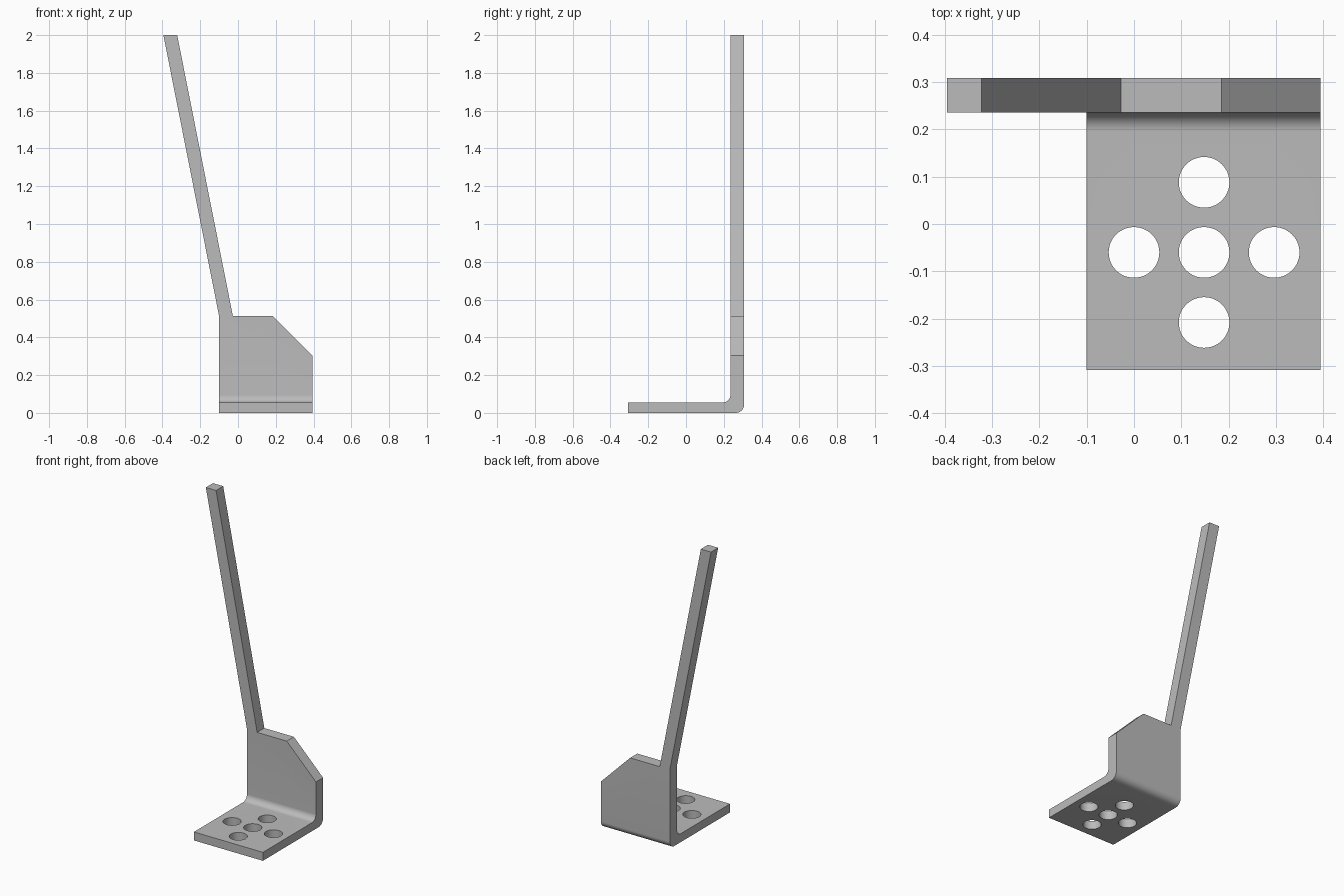
import bpy, bmesh
from math import cos, sin, radians
from mathutils import Vector

cube = bpy.data.objects.get("Cube")
if cube:
    bpy.data.objects.remove(cube, do_unlink=True)

steel = bpy.data.materials.new("grey_steel")
steel.use_nodes = True
colour = (0.5, 0.5, 0.5, 1)
steel.diffuse_color = colour
steel.node_tree.nodes["Principled BSDF"].inputs["Base Color"].default_value = colour


def prism(name, outline, direction):
    """Extrude a closed outline of 3D points along a direction."""
    bm = bmesh.new()
    face = bm.faces.new([bm.verts.new(p) for p in outline])
    new = bmesh.ops.extrude_face_region(bm, geom=[face])["geom"]
    verts = [v for v in new if isinstance(v, bmesh.types.BMVert)]
    bmesh.ops.translate(bm, verts=verts, vec=direction)
    bmesh.ops.recalc_face_normals(bm, faces=bm.faces)
    mesh = bpy.data.meshes.new(name)
    bm.to_mesh(mesh)
    bm.free()
    mesh.materials.append(steel)
    obj = bpy.data.objects.new(name, mesh)
    bpy.context.collection.objects.link(obj)
    return obj


def arc(cy, cz, radius, start, end, steps=14):
    angles = [radians(start + (end - start) * i / steps) for i in range(steps + 1)]
    return [(cy + radius * cos(a), cz + radius * sin(a)) for a in angles]


def cut(target, cutter, operation):
    bpy.context.view_layer.objects.active = target
    mod = target.modifiers.new("cut", "BOOLEAN")
    mod.operation, mod.object, mod.solver = operation, cutter, "EXACT"
    bpy.ops.object.modifier_apply(modifier=mod.name)
    bpy.data.objects.remove(cutter, do_unlink=True)


# Bent plate: side profile with rounded inner and outer bend
front, back, inner = -0.308, 0.308, 0.235
base_top, r_in, r_out = 0.055, 0.04, 0.045
profile = [(front, base_top), (front, 0)]
profile += arc(back - r_out, r_out, r_out, -90, 0)
profile += [(back, 2.1), (inner, 2.1)]
profile += arc(inner - r_in, base_top + r_in, r_in, 0, -90)
bracket = prism("bracket", [(-0.5, y, z) for y, z in profile], Vector((1, 0, 0)))

# Front silhouette: chamfered plate with a leaning arm
outline = [(-0.1, -0.1), (0.394, -0.1), (0.394, 0.303), (0.185, 0.512),
           (-0.027, 0.512), (-0.322, 2), (-0.395, 2), (-0.1, 0.512)]
cut(bracket, prism("silhouette", [(x, -0.5, z) for x, z in outline],
                   Vector((0, 1, 0))), "INTERSECT")

# Cross of five bolt holes through the base
pitch, radius = 0.148, 0.0535
for dx, dy in [(0, 0), (1, 0), (-1, 0), (0, 1), (0, -1)]:
    ring = arc(0.148 + dx * pitch, -0.06 + dy * pitch, radius, 0, 360, 48)[:-1]
    cut(bracket, prism("hole", [(x, y, -0.1) for x, y in ring],
                       Vector((0, 0, 0.3))), "DIFFERENCE")

# Smooth bend and holes, crisp edges elsewhere
bpy.ops.object.select_all(action="DESELECT")
bracket.select_set(True)
bpy.context.view_layer.objects.active = bracket
bpy.ops.object.shade_smooth_by_angle(angle=radians(30))
